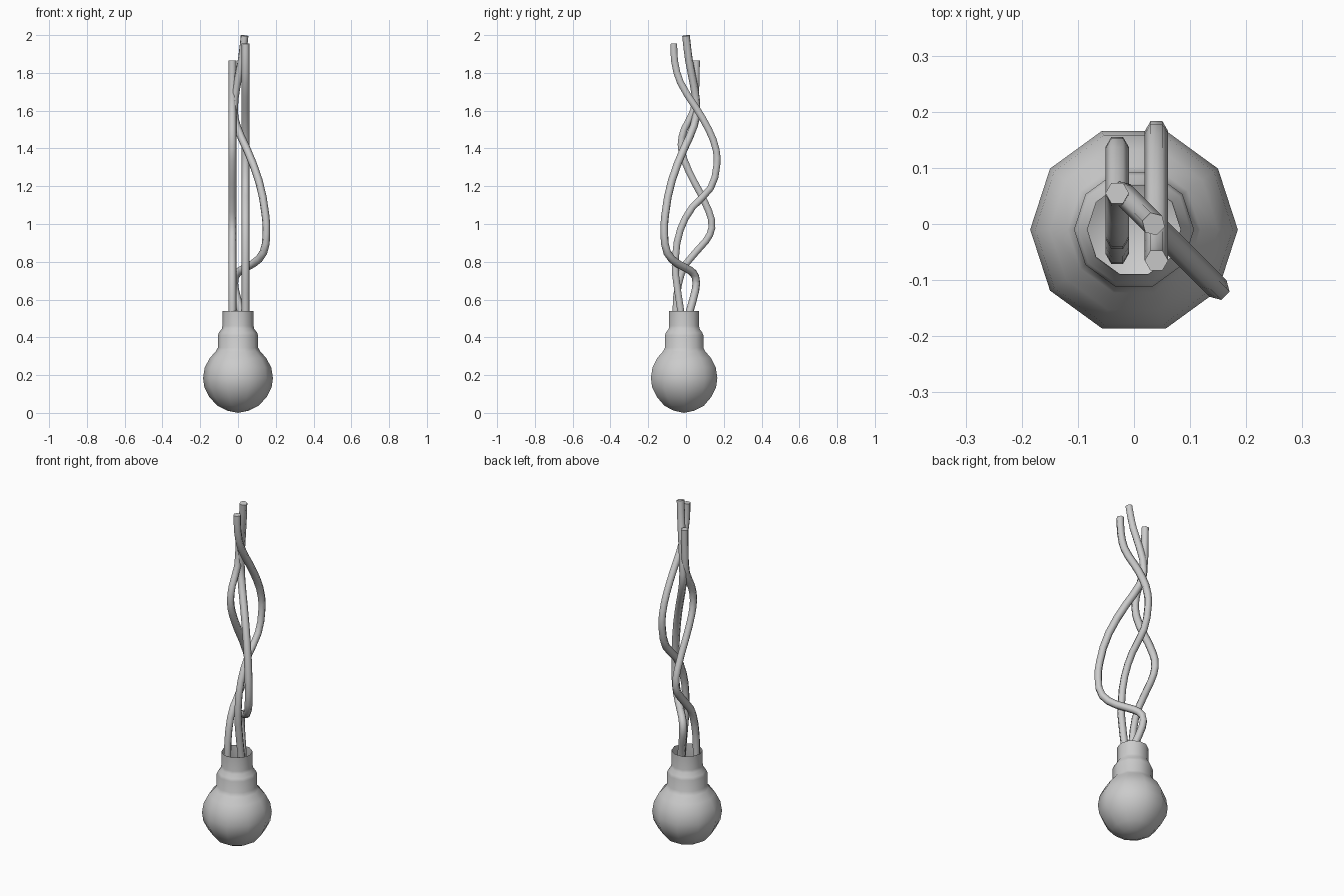
import bpy, bmesh, math

if "Cube" in bpy.data.objects:
    bpy.data.objects.remove(bpy.data.objects["Cube"])


def lathe(name, profile, sides, cy):
    """Revolve an (r, z) profile into an open-topped vessel."""
    bm = bmesh.new()
    base = bm.verts.new((0, cy, profile[0][1]))
    rings = []
    for r, z in profile[1:]:
        rings.append([bm.verts.new((r * math.cos(2 * math.pi * i / sides),
                                    cy + r * math.sin(2 * math.pi * i / sides), z))
                      for i in range(sides)])
    for i in range(sides):
        j = (i + 1) % sides
        bm.faces.new((base, rings[0][j], rings[0][i]))
        for a, b in zip(rings, rings[1:]):
            bm.faces.new((a[i], a[j], b[j], b[i]))
    me = bpy.data.meshes.new(name)
    bm.to_mesh(me)
    bm.free()
    me.shade_smooth()
    ob = bpy.data.objects.new(name, me)
    bpy.context.collection.objects.link(ob)


def twig(name, path, x_of_y):
    """Six-sided bent tube; each twig lies in a vertical plane."""
    cu = bpy.data.curves.new(name, 'CURVE')
    cu.dimensions = '3D'
    cu.bevel_depth = 0.021
    cu.bevel_resolution = 1
    cu.resolution_u = 2
    cu.use_fill_caps = True
    sp = cu.splines.new('BEZIER')
    sp.bezier_points.add(len(path) - 1)
    for p, (y, z) in zip(sp.bezier_points, path):
        p.co = (x_of_y(y), y, z)
        p.handle_left_type = p.handle_right_type = 'AUTO'
    ob = bpy.data.objects.new(name, cu)
    bpy.context.collection.objects.link(ob)


# Round-bellied vase with stepped neck
lathe("vase", [(0, 0), (0.058, 0.012), (0.11, 0.038), (0.152, 0.085), (0.178, 0.135),
               (0.185, 0.185), (0.176, 0.24), (0.15, 0.29), (0.118, 0.325),
               (0.107, 0.345), (0.107, 0.41), (0.101, 0.425), (0.086, 0.445),
               (0.083, 0.46), (0.083, 0.54)], 10, -0.01)

# Three curling twigs, (y, z) paths from top to bottom
twig("left_twig", [(0.055, 1.865), (0.052, 1.73), (0.04, 1.6), (-0.01, 1.5), (-0.026, 1.42),
                   (-0.01, 1.34), (0.045, 1.22), (0.12, 1.07), (0.137, 0.98),
                   (0.105, 0.91), (0.0, 0.79), (-0.04, 0.68), (-0.053, 0.54),
                   (-0.05, 0.42)], lambda y: -0.03)
twig("right_twig", [(-0.065, 1.955), (-0.06, 1.86), (-0.03, 1.75), (0.05, 1.62), (0.12, 1.5),
                    (0.16, 1.39), (0.163, 1.31), (0.13, 1.19), (0.035, 1.09),
                    (-0.03, 0.97), (-0.055, 0.83), (-0.055, 0.73), (-0.028, 0.54),
                    (-0.02, 0.42)], lambda y: 0.04)
twig("diagonal_twig", [(0.0, 1.997), (0.015, 1.87), (0.042, 1.73), (0.056, 1.6), (0.042, 1.52),
                       (-0.01, 1.4), (-0.075, 1.23), (-0.11, 1.05), (-0.115, 0.95),
                       (-0.1, 0.85), (-0.045, 0.79), (0.02, 0.755), (0.05, 0.72),
                       (0.05, 0.65), (0.02, 0.54), (0.005, 0.42)],
     lambda y: 0.035 - y)
